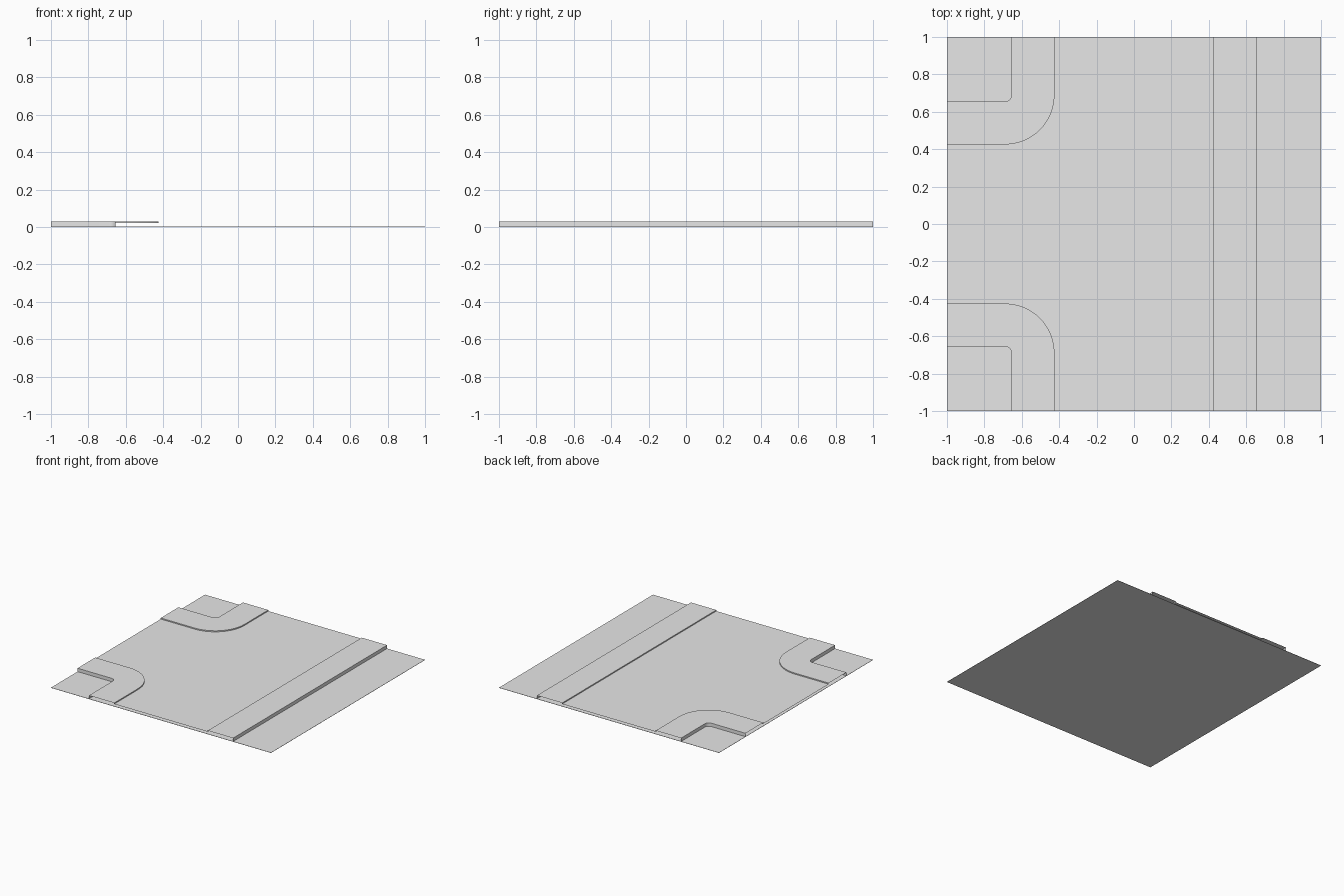
import bpy
import bmesh
from math import cos, sin, pi

cube = bpy.data.objects.get("Cube")
if cube:
    bpy.data.objects.remove(cube)

# Levels and plan dimensions
ROAD_Z, TOP_Z = 0.021, 0.03
PLATE = 0.002
CENTRE = 0.69            # bend centre, distance from both axes
R_OUT, R_IN = 0.265, 0.035
KERB_X, BACK_X = 0.425, 0.655

grey = bpy.data.materials.new("plain grey")
grey.use_nodes = True
colour = (0.8, 0.8, 0.8, 1)
grey.diffuse_color = colour
grey.node_tree.nodes["Principled BSDF"].inputs["Base Color"].default_value = colour


def finish(bm, name):
    mesh = bpy.data.meshes.new(name)
    bm.to_mesh(mesh)
    bm.free()
    mesh.materials.append(grey)
    obj = bpy.data.objects.new(name, mesh)
    bpy.context.collection.objects.link(obj)
    return obj


def sheet(bm, outline, z):
    """Flat face that looks upwards."""
    face = bm.faces.new([bm.verts.new((x, y, z)) for x, y in outline])
    face.normal_update()
    if face.normal.z < 0:
        face.normal_flip()


def wall(bm, path, low, high):
    """Upright strip along a path, facing to the right of its direction."""
    lows = [bm.verts.new((x, y, low)) for x, y in path]
    highs = [bm.verts.new((x, y, high)) for x, y in path]
    for i in range(len(path) - 1):
        face = bm.faces.new((lows[i], lows[i + 1], highs[i + 1], highs[i]))
        face.smooth = True


def bend(radius, side, steps=12):
    """Path from the x = -1 edge round the bend to the y = side edge."""
    path = [(-1, side * (CENTRE - radius))]
    for i in range(steps + 1):
        a = pi / 2 * i / steps
        path.append((-CENTRE + radius * sin(a), side * (CENTRE - radius * cos(a))))
    return path + [(-CENTRE + radius, side)]


def pavement(name, kerb, back, flip):
    """Raised walkway between a low kerb and a full-height back wall."""
    bm = bmesh.new()
    sheet(bm, kerb + back[::-1], TOP_Z)
    wall(bm, kerb[::-1] if flip else kerb, ROAD_Z, TOP_Z)
    wall(bm, back if flip else back[::-1], 0, TOP_Z)
    obj = finish(bm, name)
    bpy.context.view_layer.objects.active = obj
    obj.select_set(True)
    bpy.ops.object.shade_smooth_by_angle()
    obj.select_set(False)


# Thin ground plate under the whole tile
bm = bmesh.new()
bmesh.ops.create_cube(bm, size=1)
for v in bm.verts:
    v.co = (v.co.x * 2, v.co.y * 2, (v.co.z + 0.5) * PLATE)
finish(bm, "ground_plate")

# Road surface, bounded by the kerbs
bm = bmesh.new()
front, rear = bend(R_OUT, -1), bend(R_OUT, 1)
sheet(bm, front + [(KERB_X, -1), (KERB_X, 1)] + rear[::-1], ROAD_Z)
finish(bm, "road_surface")

# Corner pavements and the straight pavement
for name, side in (("front_corner_pavement", -1), ("rear_corner_pavement", 1)):
    pavement(name, bend(R_OUT, side), bend(R_IN, side), side < 0)
pavement("straight_pavement", [(KERB_X, 1), (KERB_X, -1)],
         [(BACK_X, 1), (BACK_X, -1)], True)
